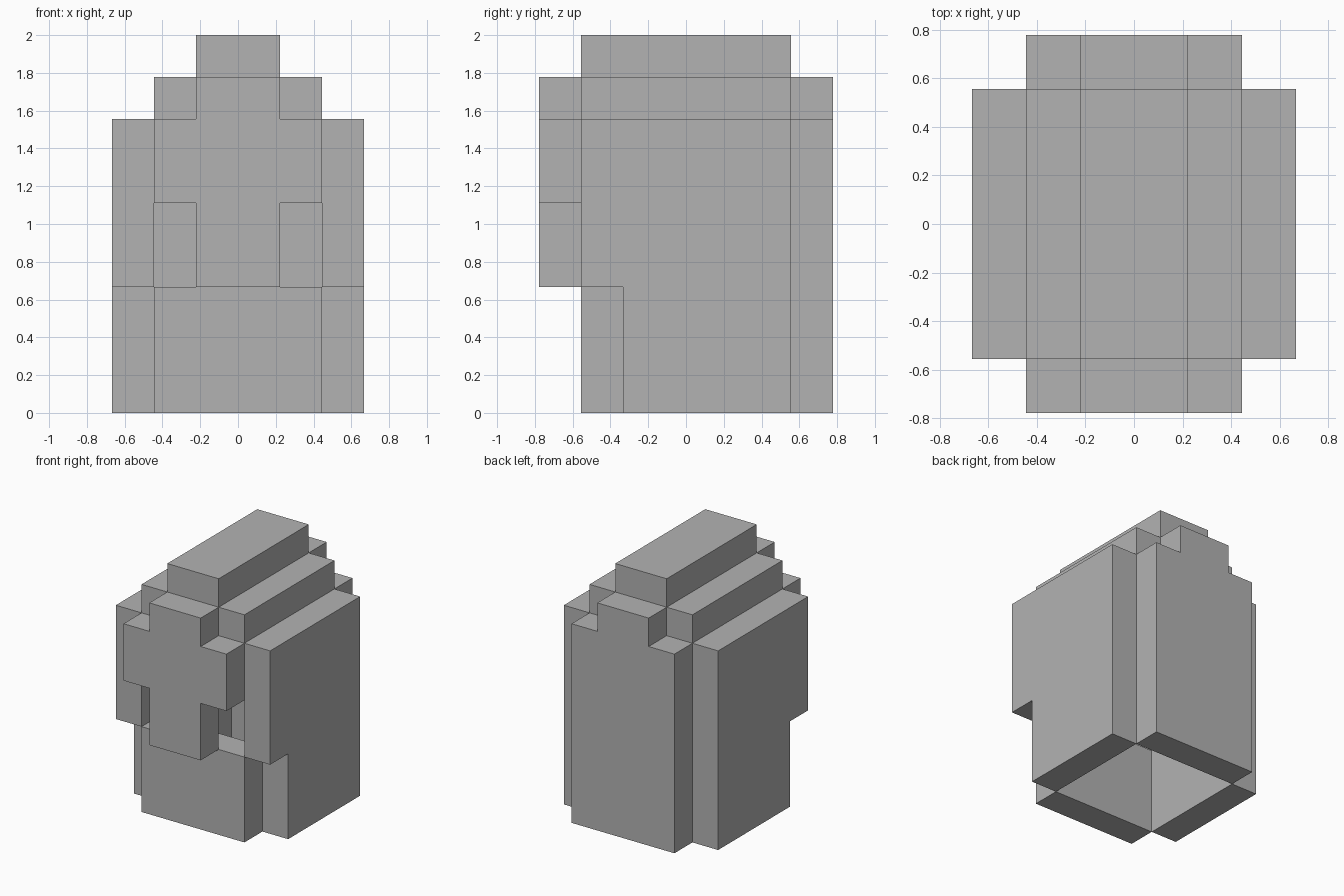
import bpy
import bmesh
from mathutils import Vector

U = 2 / 9  # one block of the stepped design

cube = bpy.data.objects.get("Cube")
if cube:
    bpy.data.objects.remove(cube, do_unlink=True)

grey = bpy.data.materials.new("plain grey")
grey.use_nodes = True
grey.diffuse_color = (0.45, 0.45, 0.45, 1)
grey.node_tree.nodes["Principled BSDF"].inputs["Base Color"].default_value = grey.diffuse_color


def symmetric(half):
    """Close a half outline, listed bottom to top, across x = 0."""
    return half + [(-x, z) for x, z in reversed(half)]


def plate(name, outline, axis, start, mirror=False):
    """Extrude an outline by one block along x or y; units are blocks."""
    bm = bmesh.new()
    if axis == "x":
        points = [Vector((start, a, b)) for a, b in outline]
        depth = Vector((U, 0, 0))
    else:
        points = [Vector((a, start, b)) for a, b in outline]
        depth = Vector((0, U, 0))
    face = bm.faces.new([bm.verts.new(p * U) for p in points])
    result = bmesh.ops.extrude_face_region(bm, geom=[face], use_keep_orig=True)
    moved = [v for v in result["geom"] if isinstance(v, bmesh.types.BMVert)]
    bmesh.ops.translate(bm, verts=moved, vec=depth)
    bmesh.ops.recalc_face_normals(bm, faces=bm.faces)
    mesh = bpy.data.meshes.new(name)
    bm.to_mesh(mesh)
    bm.free()
    mesh.materials.append(grey)
    obj = bpy.data.objects.new(name, mesh)
    bpy.context.collection.objects.link(obj)
    if mirror:
        mod = obj.modifiers.new("mirror", "MIRROR")
        mod.use_mirror_merge = False
    return obj


def box(name, x0, x1, y0, y1, z0, z1):
    bpy.ops.mesh.primitive_cube_add(size=1)
    obj = bpy.context.object
    obj.name = name
    low, high = Vector((x0, y0, z0)) * U, Vector((x1, y1, z1)) * U
    for v in obj.data.vertices:
        v.co = v.co * (high - low) + (low + high) / 2
    obj.data.materials.append(grey)
    return obj


# Side walls, cut back below the cheek
plate("side_walls", [(-1.5, 0), (2.5, 0), (2.5, 7), (-2.5, 7), (-2.5, 3), (-1.5, 3)],
      "x", 2, mirror=True)

# Cross-shaped face guard with the eye openings beside the nose
plate("face_guard", symmetric([(1, 3), (1, 5), (2, 5), (2, 7), (1, 7), (1, 8)]), "y", -3.5)

# Recessed chin guard and full-height back wall
plate("chin_guard", symmetric([(2, 0), (2, 3)]), "y", -2.5)
plate("back_wall", symmetric([(2, 0), (2, 7), (1, 7), (1, 8)]), "y", 2.5)

# Stepped roof
plate("roof_steps", [(-2.5, 7), (2.5, 7), (2.5, 8), (-2.5, 8)], "x", 1, mirror=True)
box("crown", -1, 1, -2.5, 2.5, 8, 9)
